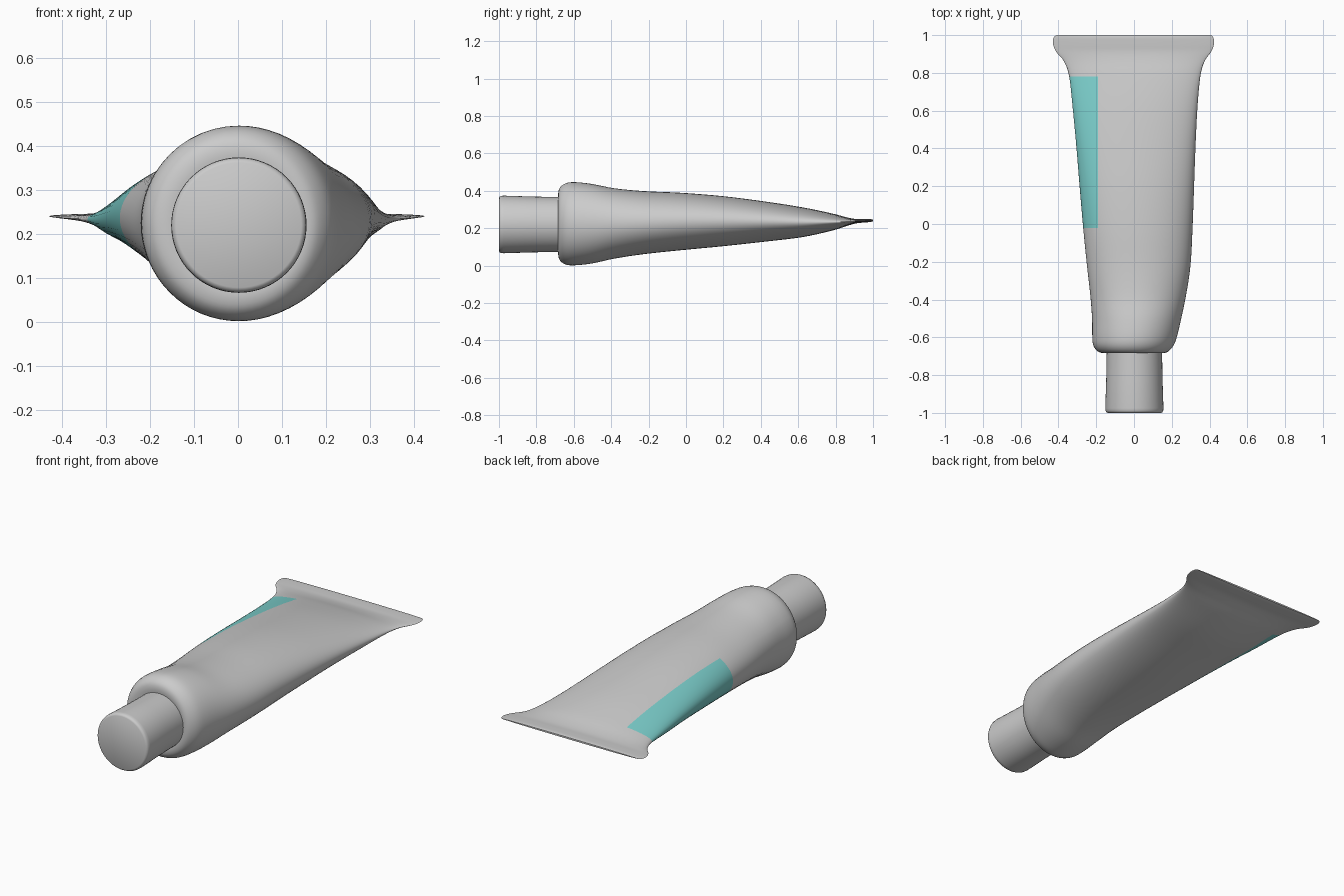
import bpy, bmesh, math

if "Cube" in bpy.data.objects:
    bpy.data.objects.remove(bpy.data.objects["Cube"])

SUB = 4      # smooth steps between key sections
Q = 16       # segments per quarter of each section


def material(name, rgb):
    m = bpy.data.materials.new(name)
    m.diffuse_color = (*rgb, 1)
    m.use_nodes = True
    m.node_tree.nodes["Principled BSDF"].inputs["Base Color"].default_value = m.diffuse_color
    return m


def loft(name, rings):
    """Skin closed rings of points, with both ends capped."""
    bm = bmesh.new()
    rows = [[bm.verts.new(p) for p in r] for r in rings]
    n = len(rows[0])
    for a, b in zip(rows, rows[1:]):
        for i in range(n):
            j = (i + 1) % n
            bm.faces.new((a[i], a[j], b[j], b[i]))
    bm.faces.new(rows[0])
    bm.faces.new(rows[-1][::-1])
    bmesh.ops.recalc_face_normals(bm, faces=bm.faces[:])
    me = bpy.data.meshes.new(name)
    bm.to_mesh(me)
    bm.free()
    ob = bpy.data.objects.new(name, me)
    bpy.context.collection.objects.link(ob)
    return ob


def smooth(ob, angle):
    bpy.ops.object.select_all(action='DESELECT')
    ob.select_set(True)
    bpy.context.view_layer.objects.active = ob
    bpy.ops.object.shade_smooth_by_angle(angle=math.radians(angle))


def catmull(a, b, c, d, t):
    return tuple(0.5 * (2*q + (r - p)*t + (2*p - 5*q + 4*r - s)*t*t
                        + (3*q - p - 3*r + s)*t**3)
                 for p, q, r, s in zip(a, b, c, d))


# Tube key sections: y, left x, right x, bottom z, top z
keys = [
    (-0.680, -0.130, 0.130, 0.090, 0.350),
    (-0.683, -0.165, 0.160, 0.055, 0.390),
    (-0.672, -0.195, 0.185, 0.025, 0.420),
    (-0.640, -0.216, 0.211, 0.005, 0.441),
    (-0.590, -0.221, 0.229, 0.002, 0.446),
    (-0.500, -0.222, 0.250, 0.012, 0.436),
    (-0.380, -0.231, 0.275, 0.038, 0.413),
    (-0.220, -0.249, 0.299, 0.062, 0.398),
    (-0.020, -0.269, 0.310, 0.083, 0.389),
    (0.200, -0.288, 0.318, 0.104, 0.371),
    (0.420, -0.306, 0.326, 0.128, 0.343),
    (0.620, -0.325, 0.336, 0.152, 0.312),
    (0.780, -0.343, 0.351, 0.187, 0.279),
    (0.860, -0.370, 0.373, 0.212, 0.258),
    (0.910, -0.411, 0.407, 0.226, 0.249),
    (0.950, -0.428, 0.423, 0.230, 0.249),
    (0.985, -0.427, 0.421, 0.233, 0.249),
    (1.000, -0.410, 0.410, 0.237, 0.246),
]
BAND_X = -0.19   # inner edge of the colour band


def section(y, xl, xr, zb, zt):
    cx, w = (xl + xr) / 2, (xr - xl) / 2
    # side edge sits level with the flat seam as the tube narrows
    cz = (zb + zt) / 2
    h = (zt - zb) / 2
    split = math.acos(max(-0.9, min(-0.3, (BAND_X - cx) / w)))
    ang = [math.pi/2 * i / Q for i in range(Q)]
    half = Q // 2
    ang += [math.pi/2 + (split - math.pi/2) * i / half for i in range(half)]
    ang += [split + (math.pi - split) * i / half for i in range(half)]
    ang += [math.pi + math.pi * i / (2*Q) for i in range(2*Q)]
    return [(cx + w*math.cos(a), y, cz + h*math.sin(a)) for a in ang]


rings = []
for k in range(len(keys) - 1):
    a, d = keys[max(k - 1, 0)], keys[min(k + 2, len(keys) - 1)]
    for s in range(SUB):
        rings.append(section(*catmull(a, keys[k], keys[k + 1], d, s / SUB)))
rings.append(section(*keys[-1]))

tube = loft("tube_body", rings)
tube.data.materials.append(material("tube_grey", (0.8, 0.8, 0.8)))
tube.data.materials.append(material("teal_band", (0.2, 0.62, 0.6)))

# Colour band wrapping round the left edge
cols = 4 * Q
first_row, last_row = 8 * SUB, 12 * SUB
for row in range(first_row, last_row):
    for col in range(Q + Q // 2, 2 * Q + 6):
        tube.data.polygons[row * cols + col].material_index = 1
smooth(tube, 60)

# Screw cap, slightly wider at its outer end
cap_profile = [(-0.640, 0.146), (-0.820, 0.149), (-0.975, 0.154),
               (-0.988, 0.153), (-0.996, 0.149), (-1.000, 0.142)]
N = 64
cap = loft("cap", [[(0.002 + r*math.cos(2*math.pi*i/N), y,
                     0.220 + r*math.sin(2*math.pi*i/N)) for i in range(N)]
                   for y, r in cap_profile])
smooth(cap, 40)
